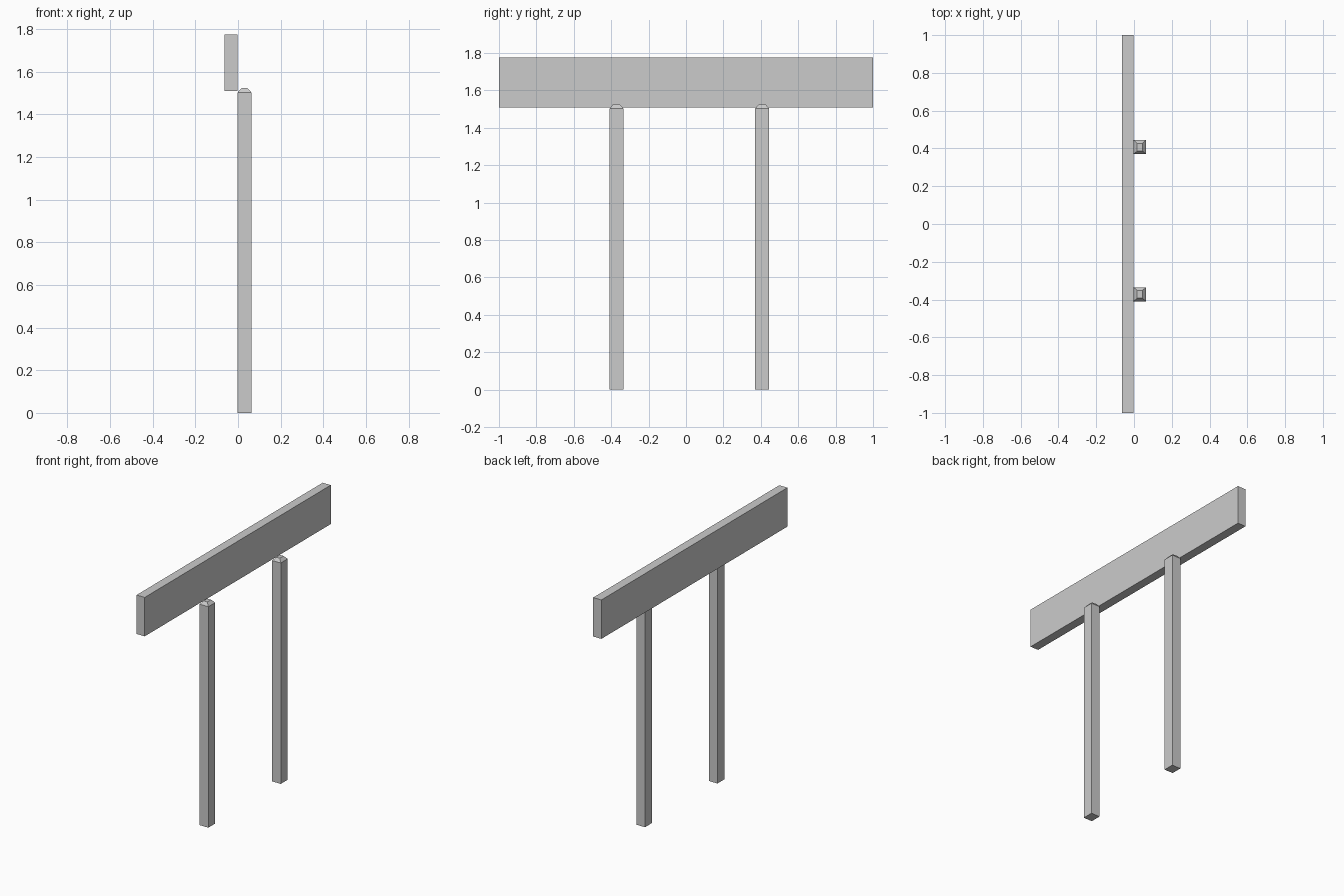
import bpy
import bmesh
from mathutils import Matrix

cube = bpy.data.objects.get("Cube")
if cube:
    bpy.data.objects.remove(cube, do_unlink=True)

# Single plain grey
grey = bpy.data.materials.new("light_grey")
grey.use_nodes = True
colour = (0.6, 0.6, 0.6, 1)
grey.diffuse_color = colour
grey.node_tree.nodes["Principled BSDF"].inputs["Base Color"].default_value = colour


def box(name, low, high, cap=None):
    """Box between two corners; cap = (rise, inset x, inset y) adds a tapered top."""
    size = [b - a for a, b in zip(low, high)]
    centre = [(a + b) / 2 for a, b in zip(low, high)]
    bm = bmesh.new()
    bmesh.ops.create_cube(bm, size=1, matrix=Matrix.LocRotScale(centre, None, size))
    if cap:
        rise, inset_x, inset_y = cap
        top = max(bm.faces, key=lambda f: f.calc_center_median().z)
        new = bmesh.ops.extrude_face_region(bm, geom=[top])["geom"]
        bmesh.ops.delete(bm, geom=[top], context="FACES_ONLY")
        for v in (g for g in new if isinstance(g, bmesh.types.BMVert)):
            v.co.x += inset_x if v.co.x < centre[0] else -inset_x
            v.co.y += inset_y if v.co.y < centre[1] else -inset_y
            v.co.z += rise
    bmesh.ops.recalc_face_normals(bm, faces=bm.faces)
    mesh = bpy.data.meshes.new(name)
    bm.to_mesh(mesh)
    bm.free()
    mesh.materials.append(grey)
    obj = bpy.data.objects.new(name, mesh)
    bpy.context.collection.objects.link(obj)


# Long sign board
box("board", (-0.063, -1, 1.51), (-0.002, 1, 1.775))

# Two posts with chamfered tops, standing beside the board
for name, y in (("front_post", -0.372), ("back_post", 0.407)):
    box(name, (-0.002, y - 0.037, 0), (0.063, y + 0.037, 1.503),
        cap=(0.021, 0.019, 0.017))
